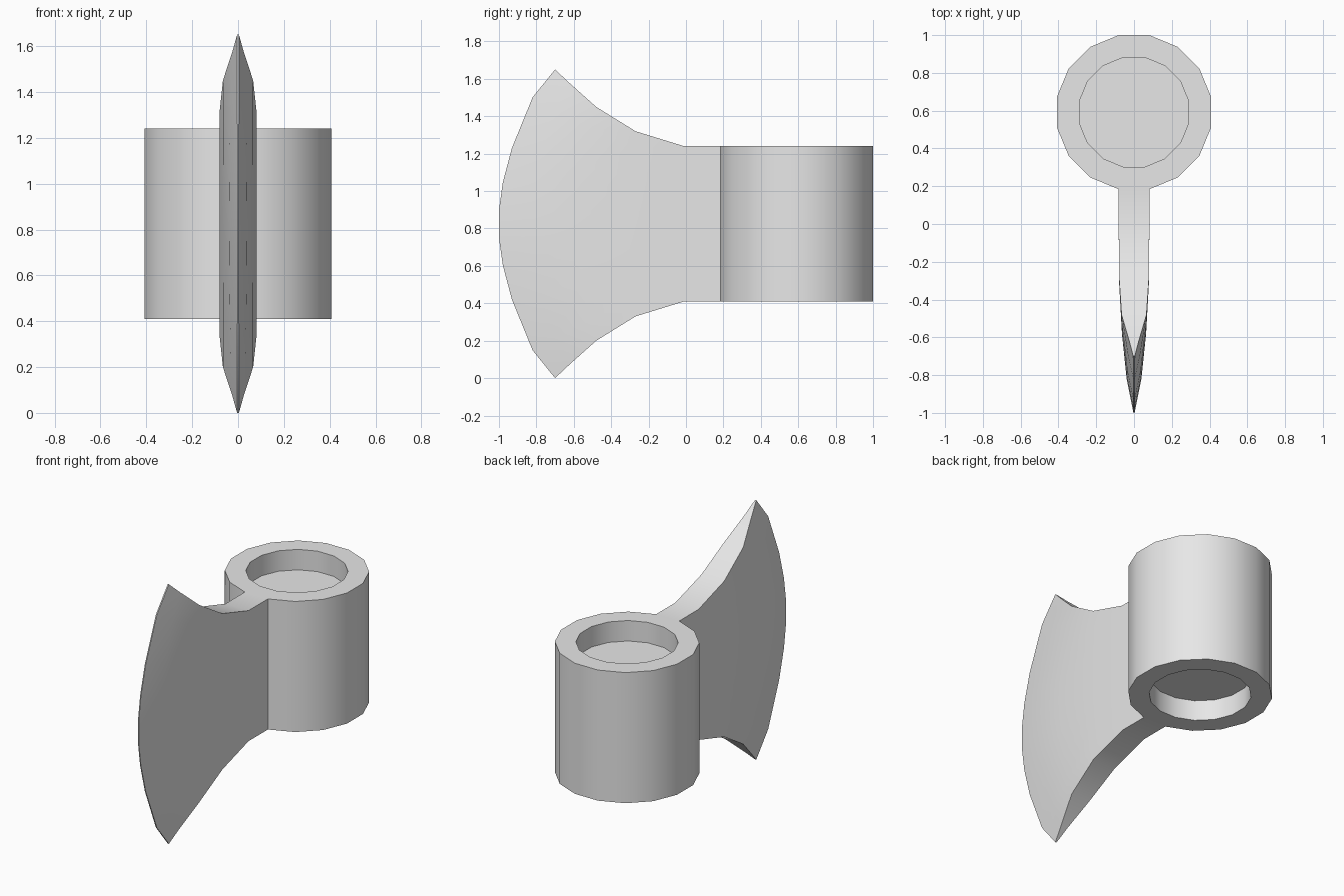
import bpy, bmesh, math

default = bpy.data.objects.get("Cube")
if default:
    bpy.data.objects.remove(default, do_unlink=True)

steel = bpy.data.materials.new("grey_steel")
steel.use_nodes = True
steel.diffuse_color = (0.8, 0.8, 0.8, 1)
steel.node_tree.nodes["Principled BSDF"].inputs["Base Color"].default_value = (0.8, 0.8, 0.8, 1)

SIDES = 16
MID = 0.825        # height of the symmetry plane
HALF = 0.415       # half height of the socket
SOCKET_Y = 0.592


def finish(bm, name):
    bmesh.ops.recalc_face_normals(bm, faces=bm.faces)
    mesh = bpy.data.meshes.new(name)
    bm.to_mesh(mesh)
    bm.free()
    obj = bpy.data.objects.new(name, mesh)
    bpy.context.collection.objects.link(obj)
    mesh.materials.append(steel)
    bpy.ops.object.select_all(action='DESELECT')
    obj.select_set(True)
    bpy.context.view_layer.objects.active = obj
    bpy.ops.object.shade_smooth_by_angle(angle=math.radians(30))
    return obj


def ring(bm, radius, z):
    points = []
    for i in range(SIDES):
        a = (i + 0.5) * math.tau / SIDES
        points.append(bm.verts.new((radius * math.cos(a), SOCKET_Y + radius * math.sin(a), z)))
    return points


# Round socket with a shallow recess at each end
bm = bmesh.new()
profile = [(0.295, MID + 0.285), (0.295, MID + HALF), (0.416, MID + HALF),
           (0.416, MID - HALF), (0.295, MID - HALF), (0.295, MID - 0.285)]
rings = [ring(bm, r, z) for r, z in profile]
for a, b in zip(rings, rings[1:]):
    for i in range(SIDES):
        j = (i + 1) % SIDES
        bm.faces.new((a[i], a[j], b[j], b[i]))
bm.faces.new(rings[0])
bm.faces.new(rings[-1])
finish(bm, "socket")

# Flared blade: columns run from the socket to the curved cutting edge.
# Each row gives (share of half height, forward bow) down the blade.
upper = [(1, 0), (0.82, 0.4), (0.49, 0.77), (0.27, 0.93), (0.09, 1)]
rows = upper + [(-h, bow) for h, bow in reversed(upper)]
# Each column: y at ends, y at middle, half height, half width at ends, at middle
columns = [(0.184, 0.184, 0.415, 0.081, 0.081),
           (-0.01, -0.01, 0.415, 0.081, 0.081),
           (-0.27, -0.29, 0.495, 0.08, 0.08),
           (-0.48, -0.58, 0.625, 0.066, 0.064),
           (-0.62, -0.82, 0.75, 0.025, 0.039),
           (-0.70, -1.0, 0.825, 0.004, 0.003)]
bm = bmesh.new()
sides = []
for sign in (-1, 1):
    grid = []
    for y0, y1, half, w0, w1 in columns:
        grid.append([bm.verts.new((sign * (w0 + (w1 - w0) * bow),
                                   y0 + (y1 - y0) * bow, MID + h * half))
                     for h, bow in rows])
    for a, b in zip(grid, grid[1:]):
        for k in range(len(rows) - 1):
            bm.faces.new((a[k], a[k + 1], b[k + 1], b[k]))
    sides.append(grid)
left, right = sides
# Upper and lower neck surfaces
for k in (0, -1):
    for c in range(len(columns) - 1):
        bm.faces.new((left[c][k], left[c + 1][k], right[c + 1][k], right[c][k]))
# Cutting edge and the face that meets the socket
for c in (0, -1):
    for k in range(len(rows) - 1):
        bm.faces.new((left[c][k], left[c][k + 1], right[c][k + 1], right[c][k]))
finish(bm, "blade")
